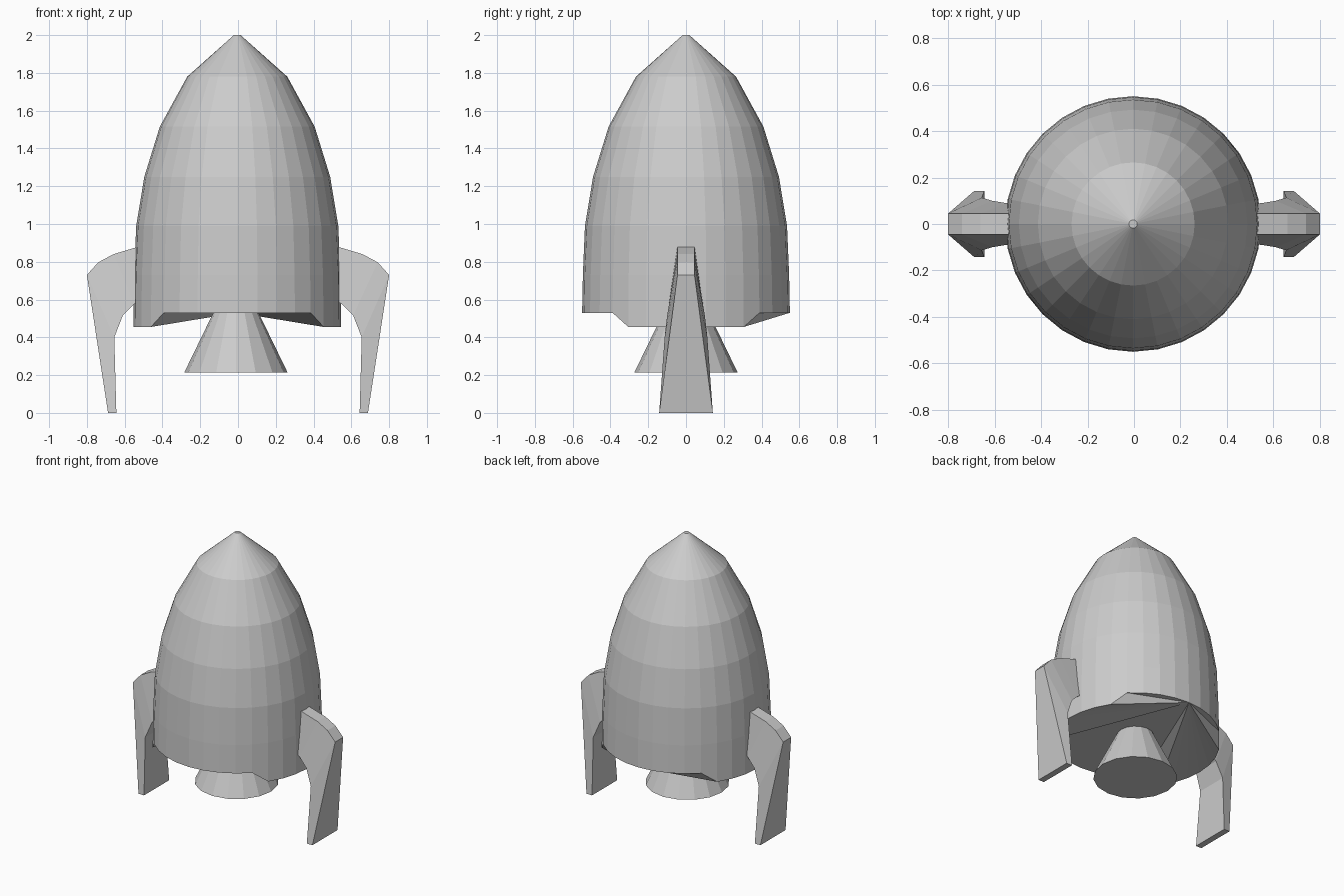
import bpy
from math import sin, cos, pi

if "Cube" in bpy.data.objects:
    bpy.data.objects.remove(bpy.data.objects["Cube"])


def make_object(name, verts, faces):
    mesh = bpy.data.meshes.new(name)
    mesh.from_pydata(verts, [], faces)
    mesh.update()
    obj = bpy.data.objects.new(name, mesh)
    bpy.context.collection.objects.link(obj)
    return obj


def lathe(profile, n, cx):
    """Rings of n points (first one at +y) joined by quads, capped at the top."""
    verts = [(cx + r * sin(2 * pi * i / n), r * cos(2 * pi * i / n), z)
             for r, z in profile for i in range(n)]
    faces = [(k * n + i, k * n + (i + 1) % n,
              (k + 1) * n + (i + 1) % n, (k + 1) * n + i)
             for k in range(len(profile) - 1) for i in range(n)]
    # profile runs top to bottom, so the first ring is the top cap
    faces.append(tuple(reversed(range(n))))
    return verts, faces


# Hull: bullet profile, rim drops lower beside the two fins
N = 32
hull = [(0.018, 2.0), (0.265, 1.78), (0.41, 1.515), (0.492, 1.25),
        (0.535, 0.99), (0.546, 0.73), (0.55, 0.53)]
verts, faces = lathe(hull, N, -0.004)
base = (len(hull) - 1) * N
for i in range(base, base + N):
    x, y, z = verts[i]
    if abs(x) > 0.42:
        verts[i] = (x, y, 0.455)
# underside fans out from the rear rim point
faces += [(base, base + i + 1, base + i) for i in range(1, N - 1)]
faces = [tuple(reversed(f)) for f in faces]
make_object("hull", verts, faces)

# Engine nozzle
M = 16
verts, faces = lathe([(0.115, 0.54), (0.273, 0.215)], M, -0.011)
faces.append(tuple(range(M, 2 * M)))
make_object("engine_nozzle", verts, [tuple(reversed(f)) for f in faces])

# Fins: (x, half width, z) along the outer edge and along the inner edge
outer = [(0.50, 0.045, 0.888), (0.66, 0.045, 0.84), (0.74, 0.045, 0.797),
         (0.80, 0.045, 0.73), (0.688, 0.142, 0.0)]
inner = [(0.50, 0.085, 0.61), (0.55, 0.09, 0.575), (0.61, 0.10, 0.515),
         (0.655, 0.113, 0.40), (0.644, 0.142, 0.0)]


def make_fin(name, side):
    loop = outer + inner[::-1]
    n, k = len(loop), len(outer)
    verts = [(side * x, s * w, z) for s in (-1, 1) for x, w, z in loop]
    # edge band around the outline
    faces = [(i, n + i, n + (i + 1) % n, (i + 1) % n) for i in range(n)]
    # side panels between outer and inner edges
    for i in range(k - 1):
        panel = (i, i + 1, n - 2 - i, n - 1 - i)
        faces.append(panel)
        faces.append(tuple(n + v for v in reversed(panel)))
    if side < 0:
        faces = [tuple(reversed(f)) for f in faces]
    make_object(name, verts, faces)


make_fin("right_fin", 1)
make_fin("left_fin", -1)
